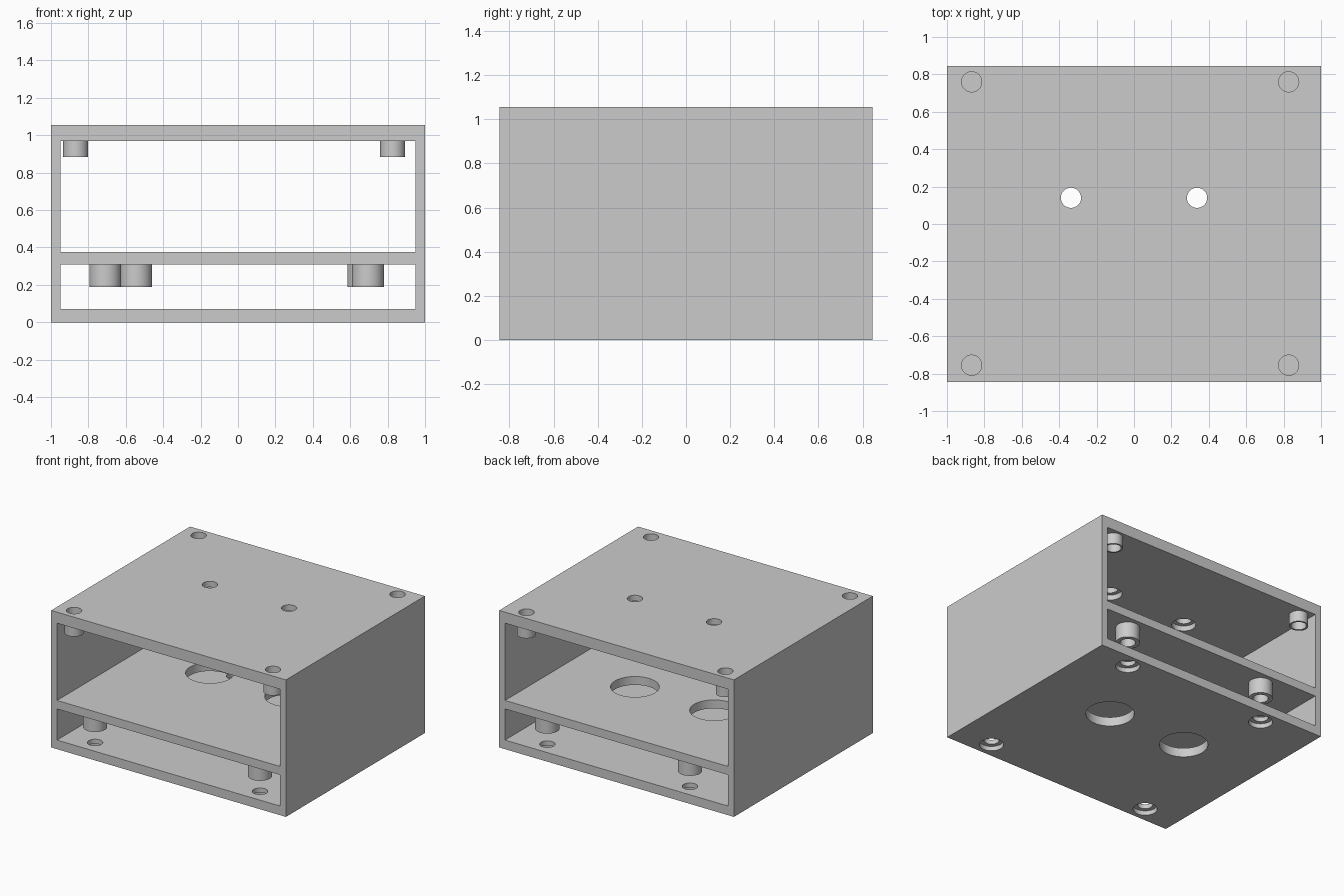
import bpy, bmesh, math
from mathutils import Matrix

default = bpy.data.objects.get("Cube")
if default:
    bpy.data.objects.remove(default, do_unlink=True)

# Material
grey = bpy.data.materials.new("light grey")
grey.use_nodes = True
grey.diffuse_color = (0.6, 0.6, 0.6, 1)
grey.node_tree.nodes["Principled BSDF"].inputs["Base Color"].default_value = (0.6, 0.6, 0.6, 1)

# Main sizes
HALF_X, HALF_Y, HEIGHT, WALL = 1.0, 0.845, 1.055, 0.05
FLOOR_TOP, SHELF_LOW, SHELF_TOP, ROOF_LOW = 0.07, 0.31, 0.375, 0.97
SCREW, BORE, VENT = 0.054, 0.085, 0.17
EPS = 0.02
lid_posts = [(x, y) for x in (-0.868, 0.827) for y in (-0.755, 0.76)]
board_posts = [(-0.71, -0.725), (0.695, -0.725), (-0.545, 0.73), (0.67, 0.73)]
vents = [(-0.337, 0.14), (0.337, 0.14)]


def finish(name, bm):
    mesh = bpy.data.meshes.new(name)
    bmesh.ops.recalc_face_normals(bm, faces=bm.faces)
    bm.to_mesh(mesh)
    bm.free()
    obj = bpy.data.objects.new(name, mesh)
    bpy.context.collection.objects.link(obj)
    mesh.materials.append(grey)
    return obj


def box(name, hx, hy, z0, z1):
    bm = bmesh.new()
    m = Matrix.Translation((0, 0, (z0 + z1) / 2)) @ Matrix.Diagonal((2 * hx, 2 * hy, z1 - z0, 1))
    bmesh.ops.create_cube(bm, size=1, matrix=m)
    return finish(name, bm)


def cylinder(name, pos, r, z0, z1):
    bm = bmesh.new()
    bmesh.ops.create_cone(bm, cap_ends=True, segments=48, radius1=r, radius2=r, depth=z1 - z0,
                          matrix=Matrix.Translation((*pos, (z0 + z1) / 2)))
    return finish(name, bm)


def tube(name, pos, r_out, r_in, z0, z1):
    # Closed rectangular section spun around the post axis
    bm = bmesh.new()
    pts = [(r_in, z0), (r_out, z0), (r_out, z1), (r_in, z1)]
    vs = [bm.verts.new((pos[0] + r, pos[1], z)) for r, z in pts]
    es = [bm.edges.new((vs[i], vs[(i + 1) % 4])) for i in range(4)]
    bmesh.ops.spin(bm, geom=vs + es, cent=(*pos, 0), axis=(0, 0, 1),
                   angle=math.tau, steps=48, use_merge=True)
    bmesh.ops.remove_doubles(bm, verts=bm.verts, dist=0.0001)
    return finish(name, bm)


def shade(obj):
    bpy.ops.object.select_all(action='DESELECT')
    obj.select_set(True)
    bpy.context.view_layer.objects.active = obj
    bpy.ops.object.shade_smooth_by_angle(angle=math.radians(30))


# Casing block with two bays open from front to back
casing = box("casing", HALF_X, HALF_Y, 0, HEIGHT)
cutters = [box("lower_bay_cutter", HALF_X - WALL, 1, FLOOR_TOP, SHELF_LOW),
           box("upper_bay_cutter", HALF_X - WALL, 1, SHELF_TOP, ROOF_LOW)]

# Large openings in floor and shelf, recessed button holes in the roof
for p in vents:
    cutters += [cylinder("floor_opening_cutter", p, VENT, -EPS, FLOOR_TOP + EPS),
                cylinder("shelf_opening_cutter", p, VENT, SHELF_LOW - EPS, SHELF_TOP + EPS),
                cylinder("button_hole_cutter", p, SCREW, ROOF_LOW - EPS, HEIGHT + EPS),
                cylinder("button_recess_cutter", p, BORE, ROOF_LOW - EPS, ROOF_LOW + 0.04)]

# Screw holes in the roof and recessed screw holes in the floor
for p in lid_posts:
    cutters.append(cylinder("roof_screw_cutter", p, SCREW, ROOF_LOW - EPS, HEIGHT + EPS))
for p in board_posts:
    cutters += [cylinder("floor_screw_cutter", p, SCREW, -EPS, FLOOR_TOP + EPS),
                cylinder("floor_recess_cutter", p, BORE, -EPS, 0.035)]

for c in cutters:
    c.hide_render = True
    mod = casing.modifiers.new(c.name, 'BOOLEAN')
    mod.operation = 'DIFFERENCE'
    mod.solver = 'EXACT'
    mod.object = c

# Bake the cuts and drop the cutters
graph = bpy.context.evaluated_depsgraph_get()
baked = bpy.data.meshes.new_from_object(casing.evaluated_get(graph))
casing.modifiers.clear()
casing.data = baked
baked.materials.clear()
baked.materials.append(grey)
for c in cutters:
    bpy.data.objects.remove(c, do_unlink=True)
shade(casing)

# Hollow posts hanging under the roof and under the shelf
for i, p in enumerate(lid_posts):
    shade(tube(f"roof_post_{i + 1}", p, 0.067, SCREW, 0.885, ROOF_LOW))
for i, p in enumerate(board_posts):
    shade(tube(f"shelf_post_{i + 1}", p, BORE, SCREW, 0.19, SHELF_LOW))
